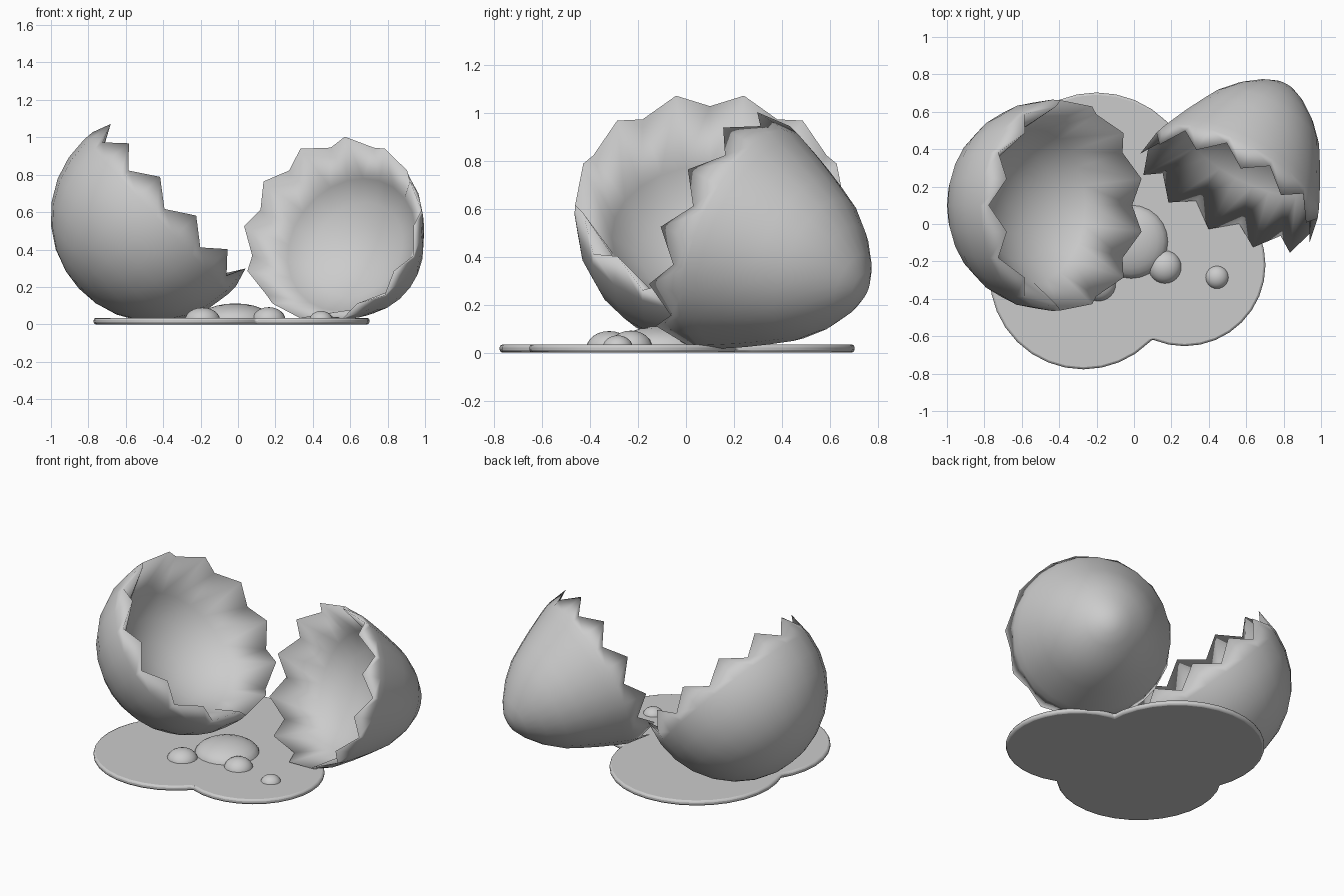
import bpy, bmesh
from math import sin, cos, pi, radians
from mathutils import Matrix, Vector

if "Cube" in bpy.data.objects:
    bpy.data.objects.remove(bpy.data.objects["Cube"])

grey = bpy.data.materials.new("plain_grey")
grey.use_nodes = True
grey.diffuse_color = (0.6, 0.6, 0.6, 1)
grey.node_tree.nodes["Principled BSDF"].inputs["Base Color"].default_value = (0.6, 0.6, 0.6, 1)

SEGS = 24


def smooth(obj, angle):
    bpy.ops.object.select_all(action="DESELECT")
    obj.select_set(True)
    bpy.context.view_layer.objects.active = obj
    bpy.ops.object.shade_smooth_by_angle(angle=radians(angle))


def finish(name, bm, matrix=Matrix(), angle=40):
    bmesh.ops.recalc_face_normals(bm, faces=bm.faces)
    mesh = bpy.data.meshes.new(name)
    bm.to_mesh(mesh)
    bm.free()
    mesh.transform(matrix)
    mesh.materials.append(grey)
    obj = bpy.data.objects.new(name, mesh)
    bpy.context.collection.objects.link(obj)
    smooth(obj, angle)
    return obj


def shell(name, outer, pole, inner, floor, tip_r, notch_r, phase, centre, turn, tilt):
    """Cracked cup: depth/radius rings outside and inside meet at a toothed rim."""
    bm = bmesh.new()

    def ring(points):
        return [bm.verts.new((r * cos(phase + 2 * pi * i / SEGS),
                              r * sin(phase + 2 * pi * i / SEGS), -t))
                for i, (t, r) in enumerate(points)]

    rim = ring([(0, tip_r) if i % 2 == 0 else (0.1, notch_r) for i in range(SEGS)])
    for profile, end in ((outer, pole), (inner, floor)):
        last = rim
        for point in profile:
            new = ring([point] * SEGS)
            for i in range(SEGS):
                j = (i + 1) % SEGS
                bm.faces.new((last[i], last[j], new[j], new[i]))
            last = new
        tip = bm.verts.new((0, 0, -end))
        for i in range(SEGS):
            bm.faces.new((last[i], last[(i + 1) % SEGS], tip))

    # Local z is the direction in which the cup opens
    a, b = radians(turn), radians(tilt)
    u = Vector((cos(a), -sin(a), 0))
    v = Vector((sin(a) * sin(b), cos(a) * sin(b), cos(b)))
    rot = Matrix((u, v, u.cross(v))).transposed().to_4x4()
    return finish(name, bm, Matrix.Translation(centre) @ rot, 180)


# Rounded half of the shell
ball = [(0.16 + 0.565 * sin(radians(d)), 0.565 * cos(radians(d))) for d in range(0, 80, 13)]
shell("round_shell_half", ball, 0.725, [(0.3, 0.41), (0.4, 0.29), (0.46, 0.15)], 0.48,
      0.547, 0.562, radians(15), (-0.32, 0.1, 0.685), -90, 43)

# Tapered half of the shell
taper = [(0.15, 0.488), (0.2, 0.467), (0.3, 0.422), (0.4, 0.372), (0.5, 0.318),
         (0.6, 0.235), (0.68, 0.14), (0.72, 0.07)]
shell("tapered_shell_half", taper, 0.735, [(0.28, 0.38), (0.35, 0.27), (0.4, 0.14)], 0.42,
      0.512, 0.505, 0, (0.485, 0.135, 0.525), 28, 21)

# Puddle: three merged discs with a soft edge
puddle = None
for x, y, r in ((-0.27, -0.275, 0.502), (0.27, -0.22, 0.433), (-0.2, 0.17, 0.533)):
    bm = bmesh.new()
    bmesh.ops.create_cone(bm, cap_ends=True, segments=32, radius1=r, radius2=r, depth=0.034,
                          matrix=Matrix.Translation((x, y, 0.017)))
    disc = finish("puddle", bm)
    if puddle:
        merge = puddle.modifiers.new("merge", "BOOLEAN")
        merge.operation, merge.object, merge.solver = "UNION", disc, "EXACT"
        bpy.context.view_layer.objects.active = puddle
        bpy.ops.object.modifier_apply(modifier="merge")
        bpy.data.objects.remove(disc)
    else:
        puddle = disc
soft = puddle.modifiers.new("soft_edge", "BEVEL")
soft.width, soft.segments, soft.limit_method = 0.012, 2, "ANGLE"
soft.angle_limit, soft.use_clamp_overlap = radians(60), False
bpy.context.view_layer.objects.active = puddle
bpy.ops.object.modifier_apply(modifier="soft_edge")
smooth(puddle, 60)

# Bubbles: domes resting in the puddle
for name, x, y, r, top in (("large_bubble", -0.015, -0.095, 0.2, 0.112),
                           ("left_bubble", 0.165, -0.23, 0.09, 0.092),
                           ("right_bubble", -0.19, -0.32, 0.095, 0.09),
                           ("small_bubble", 0.444, -0.285, 0.063, 0.072)):
    bm = bmesh.new()
    bmesh.ops.create_uvsphere(bm, u_segments=24, v_segments=12, radius=1)
    bmesh.ops.delete(bm, geom=[v for v in bm.verts if v.co.z < -0.01], context="VERTS")
    finish(name, bm, Matrix.Translation((x, y, 0.02)) @ Matrix.Diagonal((r, r, top - 0.02, 1)))
